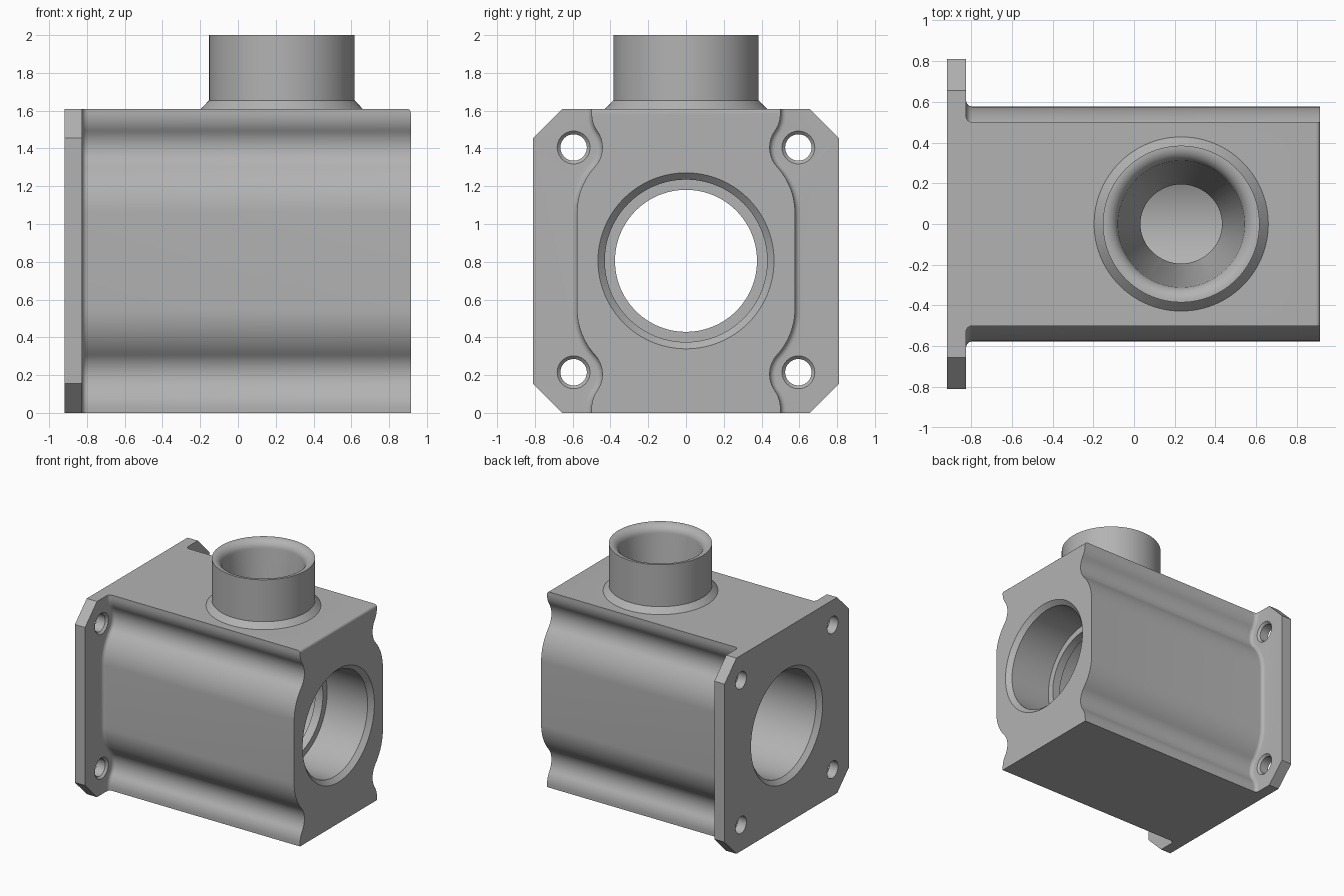
import bpy, bmesh
from math import sin, cos, pi, radians, sqrt
from mathutils import Matrix, Vector

cube = bpy.data.objects.get("Cube")
if cube:
    bpy.data.objects.remove(cube, do_unlink=True)

H, MID = 1.61, 0.805          # housing height and bore axis
X0, X1 = -0.918, 0.915        # ends of the housing
FACE = -0.825                 # inner face of the flange
PORT_X = 0.232

metal = bpy.data.materials.new("cast grey")
metal.use_nodes = True
GREY = (0.45, 0.45, 0.45, 1)
metal.diffuse_color = GREY
metal.node_tree.nodes["Principled BSDF"].inputs["Base Color"].default_value = GREY


def skin(name, rings):
    """Closed solid from a stack of matching rings, capped at both ends."""
    bm = bmesh.new()
    loops = [[bm.verts.new(p) for p in ring] for ring in rings]
    n = len(loops[0])
    for a, b in zip(loops, loops[1:]):
        for i in range(n):
            j = (i + 1) % n
            bm.faces.new((a[i], a[j], b[j], b[i]))
    bm.faces.new(loops[0])
    bm.faces.new(loops[-1])
    bmesh.ops.recalc_face_normals(bm, faces=bm.faces)
    mesh = bpy.data.meshes.new(name)
    bm.to_mesh(mesh)
    bm.free()
    mesh.materials.append(metal)
    obj = bpy.data.objects.new(name, mesh)
    bpy.context.collection.objects.link(obj)
    return obj


def lathe(name, profile, matrix, n=96):
    """Solid of revolution from (radius, height) pairs about local z."""
    return skin(name, [[matrix @ Vector((r * cos(2 * pi * i / n), r * sin(2 * pi * i / n), h))
                        for i in range(n)] for r, h in profile])


def arc(cy, cz, r, a0, a1, steps, side=1):
    """Arc points with their outward 2D normals; side=-1 for hollows."""
    out = []
    for k in range(steps + 1):
        a = radians(a0 + (a1 - a0) * k / steps)
        out.append((cy + r * cos(a), cz + r * sin(a), side * cos(a), side * sin(a)))
    return out


# Housing side outline: shoulder, hollow around the bolt, bulged flank
upper = [(0.5, H, 1, 0)] + arc(0.34, 1.585, 0.16, 0, -35.2, 8)
upper += arc(0.595, 1.405, 0.152, 144.8, 222.5, 16, -1)[1:]
upper += arc(0.218, 1.06, 0.359, 42.5, 0, 12)[1:]
lower = [(y, H - z, ny, -nz) for y, z, ny, nz in reversed(upper)]
side = upper + lower
outline = side + [(-y, z, -ny, nz) for y, z, ny, nz in reversed(side)]


def section(x, grow, drop):
    return [Vector((x, y + ny * grow, min(z + nz * grow, H - drop)))
            for y, z, ny, nz in outline]


# Fillet at the flange, rounded top edge at the open end
FIL, RND = 0.03, 0.022
rings = [section(-0.87, FIL, 0)]
for k in range(7):
    a = k * pi / 12
    rings.append(section(FACE + FIL * (1 - cos(a)), FIL * (1 - sin(a)), 0))
for k in range(6):
    a = k * pi / 10
    rings.append(section(X1 - RND * (1 - sin(a)), 0, RND * (1 - cos(a))))
housing = skin("valve_housing", rings)

# Flange plate with cut corners
W, C = 0.81, 0.155
octagon = [(W, C), (W, H - C), (W - C, H), (C - W, H),
           (-W, H - C), (-W, C), (C - W, 0), (W - C, 0)]
flange = skin("flange", [[Vector((x, y, z)) for y, z in octagon] for x in (X0, FACE)])

# Top port with its sloped foot
up = Matrix.Translation((PORT_X, 0, 0))
port = lathe("top_port", [(0.428, 1.5), (0.428, H), (0.385, 1.655), (0.385, 2.0)], up)

# Main bore along x, with chamfered mouths and a seat lip inside
along_x = Matrix.Translation((0, 0, MID)) @ Matrix.Rotation(pi / 2, 4, 'Y')
R, CH = 0.43, 0.036
bore = lathe("bore_cutter", [
    (R + 2 * CH, X0 - CH), (R, X0 + CH), (R, 0.44), (0.376, 0.44),
    (0.376, 0.51), (R, 0.51), (R, X1 - CH), (R + 2 * CH, X1 + CH)], along_x)

# Port passage: rounded lip, then a long taper into the bore
lip = [(0.31 + 0.07 * (1 - cos(k * pi / 16)), 1.93 + 0.07 * sin(k * pi / 16)) for k in range(9)]
passage = lathe("passage_cutter", [(0.18, MID), (0.195, 1.2)] + lip + [(0.38, 2.1)], up)

# Bolt holes, countersunk on the inner face
bolts = []
for y in (-0.595, 0.595):
    for z in (0.215, 1.405):
        m = Matrix.Translation((0, y, z)) @ Matrix.Rotation(pi / 2, 4, 'Y')
        bolts.append(lathe("bolt_cutter", [
            (0.07, X0 - 0.05), (0.07, FACE - 0.017), (0.087, FACE), (0.087, FACE + 0.02)], m, 40))

# Merge the solids, then cut every opening
jobs = [(flange, 'UNION'), (port, 'UNION')]
jobs += [(c, 'DIFFERENCE') for c in [bore, passage] + bolts]
for other, operation in jobs:
    mod = housing.modifiers.new(other.name, 'BOOLEAN')
    mod.operation, mod.object, mod.solver = operation, other, 'EXACT'
bpy.context.view_layer.update()
result = bpy.data.meshes.new_from_object(housing.evaluated_get(bpy.context.evaluated_depsgraph_get()))
housing.modifiers.clear()
housing.data = result
for other, _ in jobs:
    bpy.data.objects.remove(other, do_unlink=True)

bpy.ops.object.select_all(action='DESELECT')
housing.select_set(True)
bpy.context.view_layer.objects.active = housing
bpy.ops.object.shade_smooth_by_angle(angle=radians(28))
